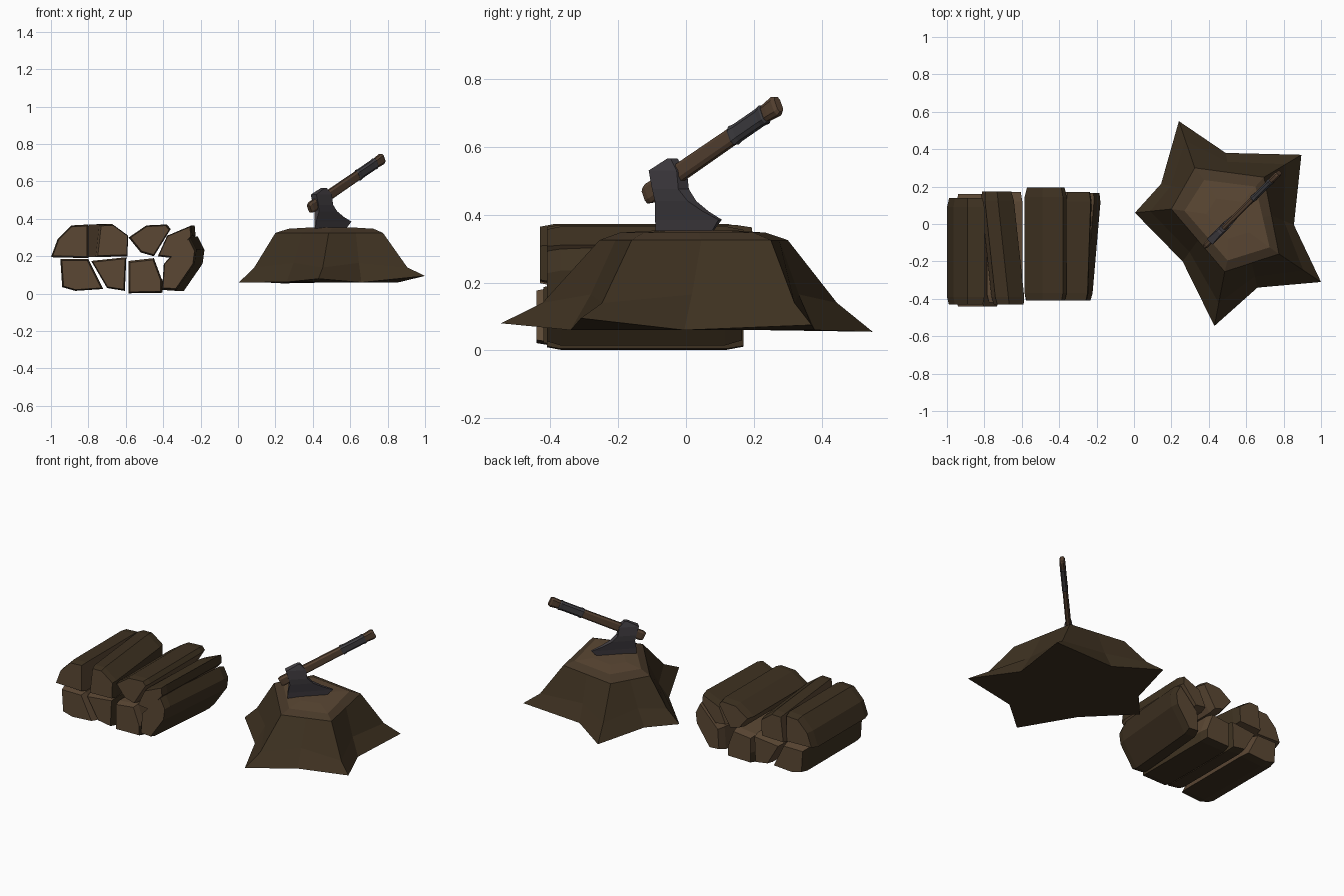
import bpy, bmesh
from mathutils import Vector

if "Cube" in bpy.data.objects:
    bpy.data.objects.remove(bpy.data.objects["Cube"])


def material(name, rgb):
    m = bpy.data.materials.new(name)
    m.diffuse_color = (*rgb, 1)
    m.use_nodes = True
    m.node_tree.nodes["Principled BSDF"].inputs["Base Color"].default_value = m.diffuse_color
    return m


BARK = material("bark", (0.048, 0.031, 0.015))
RIM = material("rim_wood", (0.065, 0.041, 0.022))
WOOD = material("cut_wood", (0.105, 0.064, 0.034))
HANDLE = material("handle_wood", (0.095, 0.055, 0.032))
METAL = material("metal", (0.055, 0.049, 0.056))
WRAP = material("wrap", (0.050, 0.048, 0.054))


def loft(name, rings, mats, pick=lambda r, i: 0, caps=(0, 0)):
    """Skin a stack of equal-length rings, capped at both ends."""
    bm = bmesh.new()
    rows = [[bm.verts.new(p) for p in ring] for ring in rings]
    n = len(rows[0])
    for r in range(len(rows) - 1):
        for i in range(n):
            j = (i + 1) % n
            f = bm.faces.new((rows[r][i], rows[r][j], rows[r + 1][j], rows[r + 1][i]))
            f.material_index = pick(r, i)
    for row, c in ((rows[0][::-1], caps[0]), (rows[-1], caps[1])):
        bm.faces.new(row).material_index = c
    bmesh.ops.recalc_face_normals(bm, faces=bm.faces)
    me = bpy.data.meshes.new(name)
    bm.to_mesh(me)
    bm.free()
    for m in mats:
        me.materials.append(m)
    ob = bpy.data.objects.new(name, me)
    bpy.context.collection.objects.link(ob)
    return ob


# Stump: star of roots rising to a five-sided cut top
tips = [(0.24, 0.55, 0.055), (0.005, 0.06, 0.06), (0.43, -0.545, 0.08),
        (1.0, -0.31, 0.095), (0.895, 0.37, 0.075)]
valleys = [(0.145, 0.215, 0.06), (0.26, -0.20, 0.062), (0.66, -0.34, 0.06),
           (0.855, -0.005, 0.06), (0.49, 0.38, 0.06)]
shoulder = [(0.325, 0.30), (0.20, 0.08), (0.485, -0.255), (0.775, -0.16), (0.695, 0.25)]
inner = [(0.375, 0.235), (0.27, 0.07), (0.50, -0.195), (0.725, -0.125), (0.65, 0.20)]


def with_midpoints(pts, z):
    pts = [Vector((x, y, z)) for x, y in pts]
    out = []
    for a, b in zip(pts, pts[1:] + pts[:1]):
        out += [a, (a + b) / 2]
    return out


base = [Vector(p) for pair in zip(tips, valleys) for p in pair]
rim = with_midpoints(shoulder, 0.325)
flare = []
for i, (b, s) in enumerate(zip(base, rim)):
    p = b.lerp(s, 0.42 if i % 2 == 0 else 0.45)
    p.z = 0.14 if i % 2 == 0 else 0.165
    flare.append(p)
top = with_midpoints(inner, 0.347)
centre = sum(top, Vector()) / len(top)
crown = [p.lerp(centre, 0.5) + Vector((0, 0, 0.007)) for p in top]
loft("stump", [base, flare, rim, top, crown], [BARK, RIM, WOOD],
     lambda r, i: (0, 0, 1, 2)[r], (0, 2))

# Split logs: x-z profile (bark edges first), bark edge count, y range, x skew to the rear
logs = [
    ([(-1.0, .195), (-.965, .29), (-.89, .365), (-.80, .37), (-.80, .19)], 3, -.43, .14, 0),
    ([(-.77, .37), (-.70, .372), (-.615, .31), (-.62, .20), (-.79, .195)], 3, -.43, .175, -.065),
    ([(-.95, .185), (-.94, .035), (-.87, .015), (-.72, .025), (-.80, .185)], 3, -.44, .16, 0),
    ([(-.70, .03), (-.605, .015), (-.597, .195), (-.785, .175)], 2, -.42, .17, 0),
    ([(-.585, .07), (-.585, .002), (-.405, .005), (-.405, .07), (-.45, .19), (-.585, .175)],
     3, -.41, .17, 0),
    ([(-.585, .30), (-.49, .365), (-.38, .37), (-.36, .345), (-.45, .20), (-.52, .22)],
     3, -.41, .195, 0),
    ([(-.37, .31), (-.24, .365), (-.235, .31), (-.34, .19), (-.42, .20)], 2, -.41, .17, .02),
    ([(-.235, .305), (-.20, .235), (-.21, .16), (-.31, .015), (-.385, .02), (-.375, .16)],
     4, -.41, .165, .05),
]
for k, (prof, bark, y0, y1, skew) in enumerate(logs):
    cx = sum(p[0] for p in prof) / len(prof)
    cz = sum(p[1] for p in prof) / len(prof)
    rings = []
    for y, s in ((y0, 0.91), (y0 + 0.04, 1), (y1 - 0.05, 1), (y1, 0.89)):
        dx = skew * ((y - y0) / (y1 - y0) - 0.5)
        rings.append([(cx + (x - cx) * s + dx, y, cz + (z - cz) * s) for x, z in prof])
    loft(f"split_log_{k + 1}", rings, [BARK, WOOD],
         lambda r, i: 0 if i < bark else 1, (1, 1))

# Axe frame: u runs diagonally across the stump, side is its thickness direction
U = Vector((0.71, 0.704, 0))
SIDE = Vector((0.704, -0.71, 0))
ORIGIN = Vector((0.50, 0, 0))


def place(u, side, z):
    return ORIGIN + U * u + SIDE * side + Vector((0, 0, z))


# Axe head: rows of height, rear u, front u, half thickness
head = [(.565, -.065, -.05, .014), (.53, -.135, -.018, .021), (.475, -.12, -.01, .022),
        (.44, -.112, .025, .018), (.41, -.118, .082, .012), (.385, -.122, .143, .007),
        (.345, -.125, .105, .002)]
loft("axe_head", [[place(a, -t, z), place(b, -t, z), place(b, t, z), place(a, t, z)]
                  for z, a, b, t in head], [METAL])

# Axe handle parts: eight-sided sections along the sloping shaft
START = place(-0.168, 0, 0.455)
AXIS = (place(0.388, 0, 0.725) - START)
UP = SIDE.cross(AXIS).normalized()


def shaft(name, stations, mat):
    rings = []
    for t, h, w in stations:
        c = START + AXIS * t
        sec = [(1, .5), (.6, 1), (-.6, 1), (-1, .5), (-1, -.5), (-.6, -1), (.6, -1), (1, -.5)]
        rings.append([c + UP * (h * a) + SIDE * (w * b) for a, b in sec])
    loft(name, rings, [mat])


shaft("axe_handle", [(0, .024, .011), (.03, .030, .015), (.2, .027, .015), (.8, .025, .014)], HANDLE)
shaft("grip_wrap", [(.65, .027, .016), (.66, .030, .018), (.69, .027, .016), (.86, .027, .016),
                    (.89, .030, .018), (.90, .027, .016)], WRAP)
shaft("handle_knob", [(.88, .024, .014), (.93, .027, .016), (.98, .030, .016), (1, .024, .012)],
      HANDLE)
